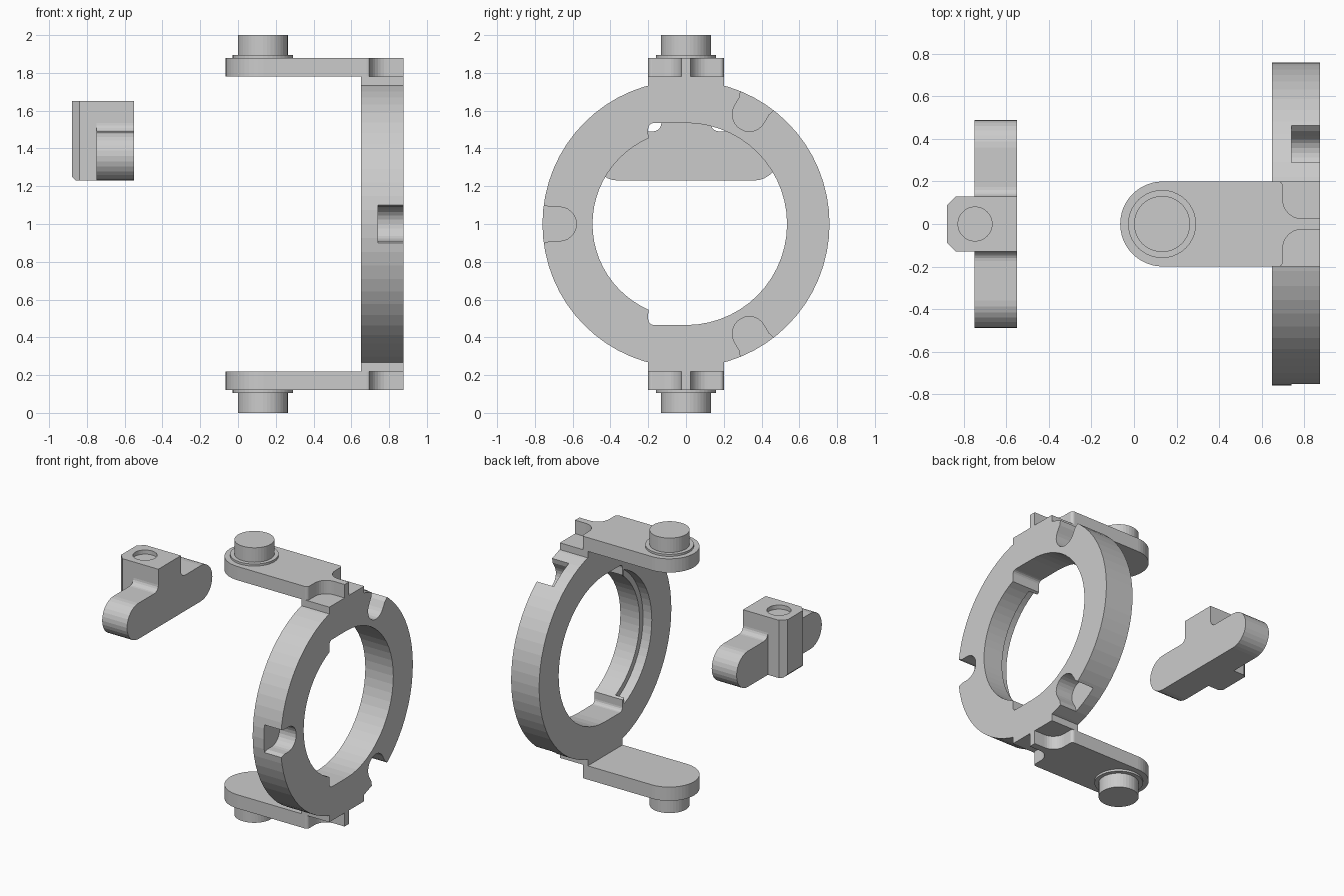
import bpy, bmesh
from math import cos, sin, radians, pi

if "Cube" in bpy.data.objects:
    bpy.data.objects.remove(bpy.data.objects["Cube"])


def arc(cx, cy, r, a0, a1, n):
    """Points along an arc, angles in degrees."""
    return [(cx + r * cos(radians(a0 + (a1 - a0) * i / n)),
             cy + r * sin(radians(a0 + (a1 - a0) * i / n))) for i in range(n + 1)]


def circle(cx, cy, r, n):
    return arc(cx, cy, r, 0, 360, n)[:-1]


def prism(name, pts, axis, lo, hi):
    """Extrude a profile along x (points are y,z) or along z (points are x,y)."""
    place = (lambda p, t: (t, p[0], p[1])) if axis == 'x' else (lambda p, t: (p[0], p[1], t))
    bm = bmesh.new()
    a = [bm.verts.new(place(p, lo)) for p in pts]
    b = [bm.verts.new(place(p, hi)) for p in pts]
    bm.faces.new(a)
    bm.faces.new(b)
    for i in range(len(pts)):
        j = (i + 1) % len(pts)
        bm.faces.new((a[i], a[j], b[j], b[i]))
    bmesh.ops.recalc_face_normals(bm, faces=bm.faces)
    mesh = bpy.data.meshes.new(name)
    bm.to_mesh(mesh)
    bm.free()
    ob = bpy.data.objects.new(name, mesh)
    bpy.context.collection.objects.link(ob)
    return ob


def boolean(ob, other, op='DIFFERENCE'):
    mod = ob.modifiers.new("bool", 'BOOLEAN')
    mod.operation, mod.solver, mod.object = op, 'EXACT', other
    bpy.context.view_layer.objects.active = ob
    bpy.ops.object.modifier_apply(modifier=mod.name)
    bpy.data.objects.remove(other)


def rect(x0, x1, y0, y1):
    return [(x0, y0), (x1, y0), (x1, y1), (x0, y1)]


# Ring body with mounting pads at top and bottom
X0, X1 = 0.65, 0.875
ring = prism("ring", circle(0, 1, 0.76, 64), 'x', X0, X1)
for z0, z1 in ((1.65, 1.782), (0.218, 0.35)):
    pad = prism("pad", rect(-0.2, 0.2, z0, z1), 'x', X0, X1)
    boolean(ring, pad, 'UNION')

# Stepped opening: larger radius on the right, smaller on the left
opening = (arc(0, 1, 0.535, -90, 90, 28)
           + arc(-0.17, 1.505, 0.03, 90, 180, 4)
           + arc(0, 1, 0.495, 113.8, 246.2, 24)
           + arc(-0.17, 0.495, 0.03, 180, 270, 4))
boolean(ring, prism("opening_cutter", opening, 'x', 0.5, 1.0))

# Shallow recess behind the left lip
boolean(ring, prism("recess_cutter", arc(0, 1, 0.535, 114, 246, 24), 'x', 0.5, 0.72))

# Three rounded notches in the front face
for angle in (60, 180, 300):
    u = [(0.85, 0.12), (0.765, 0.105), (0.72, 0.09)] + arc(0.67, 0, 0.09, 90, 270, 12) \
        + [(0.72, -0.09), (0.765, -0.105), (0.85, -0.12)]
    c, s = cos(radians(angle)), sin(radians(angle))
    pts = [(p * c - q * s, 1 + p * s + q * c) for p, q in u]
    boolean(ring, prism("notch_cutter", pts, 'x', 0.74, 1.0))

# Arms with round ends, corner pockets and a centre rib; mirrored top and bottom
half = [(0.875, 0.025)] + arc(0.79, 0.115, 0.09, 270, 180, 8) \
    + arc(0.68, 0.18, 0.02, 0, 90, 4)
plan = half + arc(0.135, 0, 0.2, 90, 270, 24) + [(x, -y) for x, y in reversed(half)]
for side, f in (("top", lambda z: z), ("bottom", lambda z: 2 - z)):
    prism(side + "_arm", plan, 'z', f(1.78), f(1.88))
    prism(side + "_collar", circle(0.132, 0, 0.16, 40), 'z', f(1.878), f(1.895))
    prism(side + "_pivot_pin", circle(0.132, 0, 0.132, 40), 'z', f(1.89), f(2.0))

# Separate slider: wings with round ends, blended into the centre block
right = arc(0.36, 1.36, 0.13, -90, 90, 14) + arc(0.175, 1.535, 0.045, 270, 180, 5) \
    + [(0.13, 1.65)]
profile = right + [(-y, z) for y, z in reversed(right)]
slider = prism("slider", profile, 'x', -0.75, -0.55)

# Chamfered centre block
c = 0.042
block = prism("block", [(-0.88, -0.13 + c), (-0.88 + c, -0.13), (-0.6, -0.13),
                        (-0.6, 0.13), (-0.88 + c, 0.13), (-0.88, 0.13 - c)], 'z', 1.23, 1.65)
wedge = prism("wedge", [(0, 0), (0, 1), (1, 0)], 'z', -0.3, 0.3)
# Map the wedge's local x, y, z onto world x, z, y to trim the lower back edge
for v in wedge.data.vertices:
    x, y, z = v.co
    v.co = (-0.90 + x * (c + 0.02), z, 1.21 + y * (c + 0.02))
wedge.data.flip_normals()
boolean(block, wedge)
boolean(slider, block, 'UNION')

# Dimple in the top of the slider
boolean(slider, prism("dimple_cutter", circle(-0.748, 0, 0.08, 32), 'z', 1.62, 1.75))
